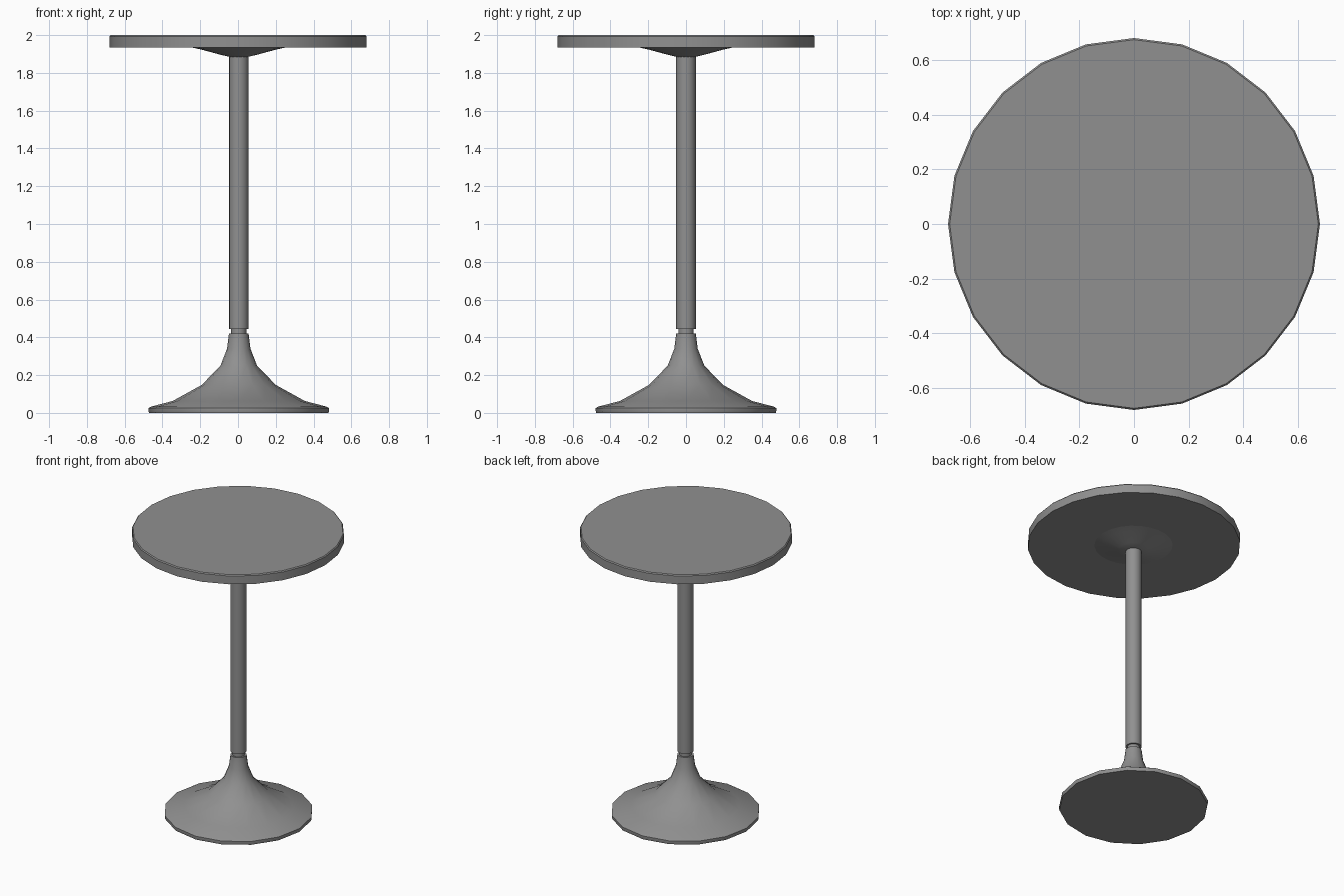
import bpy
import bmesh
import math

cube = bpy.data.objects.get("Cube")
if cube:
    bpy.data.objects.remove(cube, do_unlink=True)

grey = bpy.data.materials.new("mid grey")
grey.use_nodes = True
COLOUR = (0.28, 0.28, 0.28, 1)
grey.diffuse_color = COLOUR
grey.node_tree.nodes["Principled BSDF"].inputs["Base Color"].default_value = COLOUR


def lathe(name, profile, sides, x=0.0, angle=35):
    """Turn a bottom-to-top (radius, height) profile into a capped solid."""
    bm = bmesh.new()
    rings = []
    for r, z in profile:
        turns = [math.tau * i / sides for i in range(sides)]
        rings.append([bm.verts.new((r * math.cos(a), r * math.sin(a), z)) for a in turns])
    for low, high in zip(rings, rings[1:]):
        for i in range(sides):
            j = (i + 1) % sides
            bm.faces.new((low[i], low[j], high[j], high[i]))
    bm.faces.new(rings[0][::-1])
    bm.faces.new(rings[-1])
    mesh = bpy.data.meshes.new(name)
    bm.to_mesh(mesh)
    bm.free()
    mesh.materials.append(grey)
    obj = bpy.data.objects.new(name, mesh)
    obj.location.x = x
    bpy.context.collection.objects.link(obj)
    bpy.ops.object.select_all(action="DESELECT")
    obj.select_set(True)
    bpy.context.view_layer.objects.active = obj
    bpy.ops.object.shade_smooth_by_angle(angle=math.radians(angle))
    return obj


AXIS = 0.004  # the stem stands slightly off the tabletop centre

# Round top with a fine chamfer on its upper rim
lathe("tabletop", [(0.68, 1.935), (0.68, 1.993), (0.674, 2.0)], 24)

# Shallow cone under the top
lathe("top_flange", [(0.05, 1.885), (0.10, 1.897), (0.20, 1.924), (0.255, 1.936)], 24, AXIS)

# Pole and the narrow neck that joins it to the foot
lathe("pole", [(0.052, 0.445), (0.052, 1.9)], 16, AXIS)
lathe("neck", [(0.04, 0.40), (0.04, 0.46)], 16, AXIS)

# Flared trumpet foot
lathe("trumpet_base", [
    (0.475, 0.0), (0.478, 0.012), (0.478, 0.025), (0.465, 0.033),
    (0.35, 0.063), (0.196, 0.148), (0.097, 0.25),
    (0.062, 0.34), (0.052, 0.42),
], 16, AXIS)
